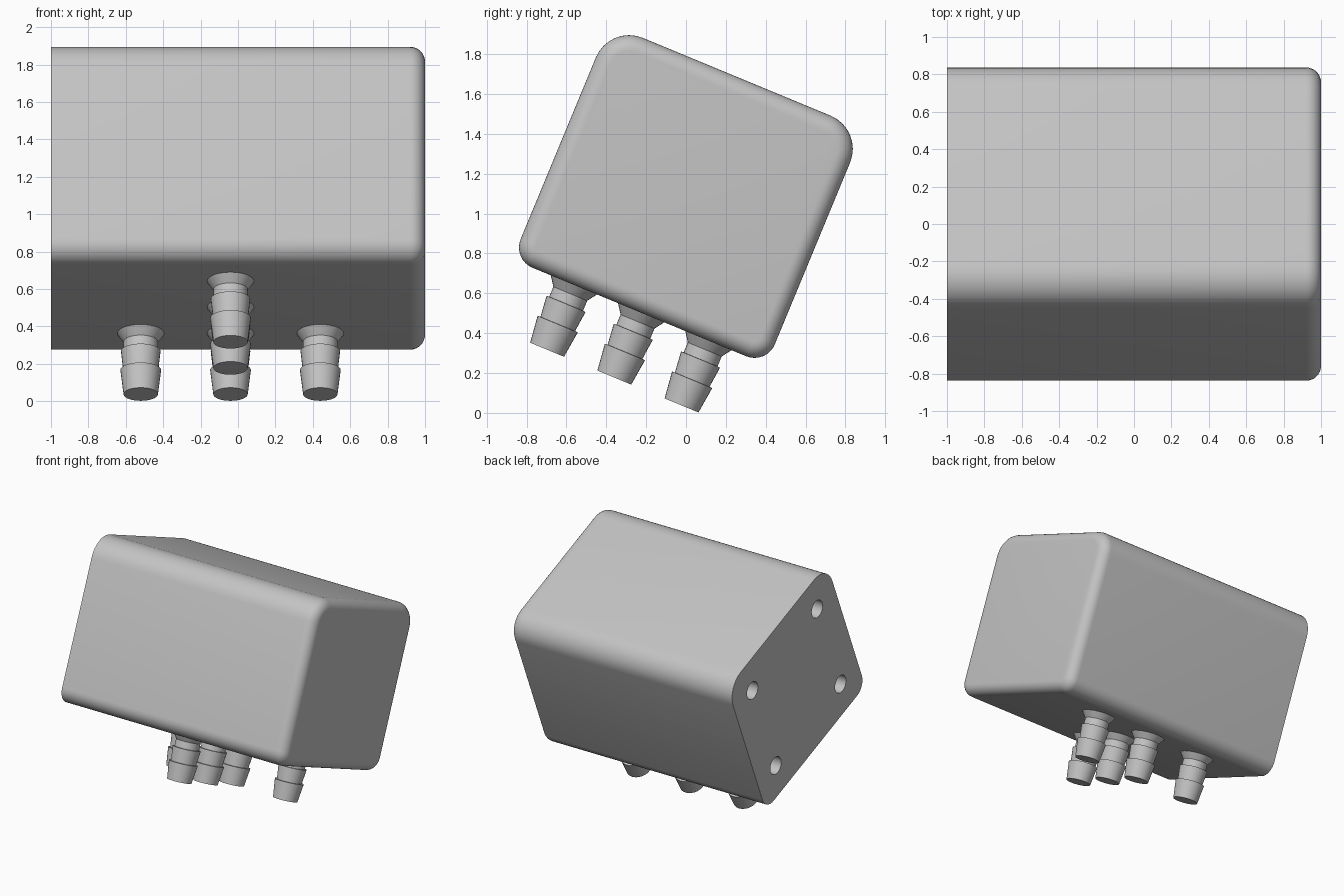
import bpy, bmesh
from math import sin, cos, pi, radians
from mathutils import Matrix

cube = bpy.data.objects.get("Cube")
if cube:
    bpy.data.objects.remove(cube, do_unlink=True)

TILT = Matrix.Rotation(radians(-22.5), 4, 'X')

grey = bpy.data.materials.new("light_grey")
grey.use_nodes = True
colour = (0.55, 0.55, 0.55, 1)
grey.diffuse_color = colour
grey.node_tree.nodes["Principled BSDF"].inputs["Base Color"].default_value = colour


def loft(name, rings):
    """Skin closed rings of points and cap both ends, in the tilted frame."""
    bm = bmesh.new()
    loops = [[bm.verts.new(p) for p in ring] for ring in rings]
    n = len(loops[0])
    for a, b in zip(loops, loops[1:]):
        for i in range(n):
            j = (i + 1) % n
            bm.faces.new((a[i], a[j], b[j], b[i]))
    bm.faces.new(loops[0])
    bm.faces.new(loops[-1])
    bmesh.ops.recalc_face_normals(bm, faces=bm.faces)
    mesh = bpy.data.meshes.new(name)
    bm.to_mesh(mesh)
    bm.free()
    mesh.transform(TILT)
    mesh.materials.append(grey)
    obj = bpy.data.objects.new(name, mesh)
    bpy.context.collection.objects.link(obj)
    return obj


def activate(obj):
    bpy.ops.object.select_all(action='DESELECT')
    obj.select_set(True)
    bpy.context.view_layer.objects.active = obj


def smooth(obj):
    activate(obj)
    bpy.ops.object.shade_smooth_by_angle(angle=radians(30))


# Body cross-section: larger rounding on top, smaller below
LEFT, RIGHT, BOTTOM, TOP = -1.10, 0.28, 0.378, 1.655
R_TOP, R_BOTTOM, R_END, STEPS = 0.18, 0.11, 0.08, 8


def section(x, inset):
    corners = [(RIGHT - R_TOP, TOP - R_TOP, R_TOP),
               (LEFT + R_TOP, TOP - R_TOP, R_TOP),
               (LEFT + R_BOTTOM, BOTTOM + R_BOTTOM, R_BOTTOM),
               (RIGHT - R_BOTTOM, BOTTOM + R_BOTTOM, R_BOTTOM)]
    ring = []
    for k, (y, z, r) in enumerate(corners):
        for i in range(STEPS + 1):
            t = (k + i / STEPS) * pi / 2
            ring.append((x, y + (r - inset) * cos(t), z + (r - inset) * sin(t)))
    return ring


# Body: flat sharp end at -x, rounded end at +x
rings = [section(-1, 0)]
for i in range(STEPS + 1):
    t = i / STEPS * pi / 2
    rings.append(section(1 - R_END + R_END * sin(t), R_END * (1 - cos(t))))
body = loft("body", rings)

# Four blind screw holes in the flat end
for sy in (-1, 1):
    for sz in (-1, 1):
        y, z = -0.41 + sy * 0.45, 1.015 + sz * 0.392
        cutter = loft("hole_cutter", [
            [(x, y + 0.07 * cos(i * pi / 16), z + 0.07 * sin(i * pi / 16))
             for i in range(32)] for x in (-1.1, -0.7)])
        cutter.hide_render = True
        mod = body.modifiers.new("hole", 'BOOLEAN')
        mod.operation = 'DIFFERENCE'
        mod.solver = 'EXACT'
        mod.object = cutter
        activate(body)
        bpy.ops.object.modifier_apply(modifier=mod.name)
        bpy.data.objects.remove(cutter, do_unlink=True)
smooth(body)

# Hose barbs: (radius, height) profile from the tip up to the flared collar
BARB = [(0.092, 0.026), (0.109, 0.165), (0.094, 0.166), (0.106, 0.275),
        (0.092, 0.276), (0.092, 0.33), (0.127, 0.38), (0.127, 0.40)]


def barb(x, y):
    obj = loft("hose_barb", [
        [(x + r * cos(i * pi / 16), y + r * sin(i * pi / 16), z)
         for i in range(32)] for r, z in BARB])
    smooth(obj)


for x, y in [(-0.04, -0.765), (-0.04, -0.40), (-0.52, -0.035),
             (-0.04, -0.035), (0.44, -0.035)]:
    barb(x, y)
